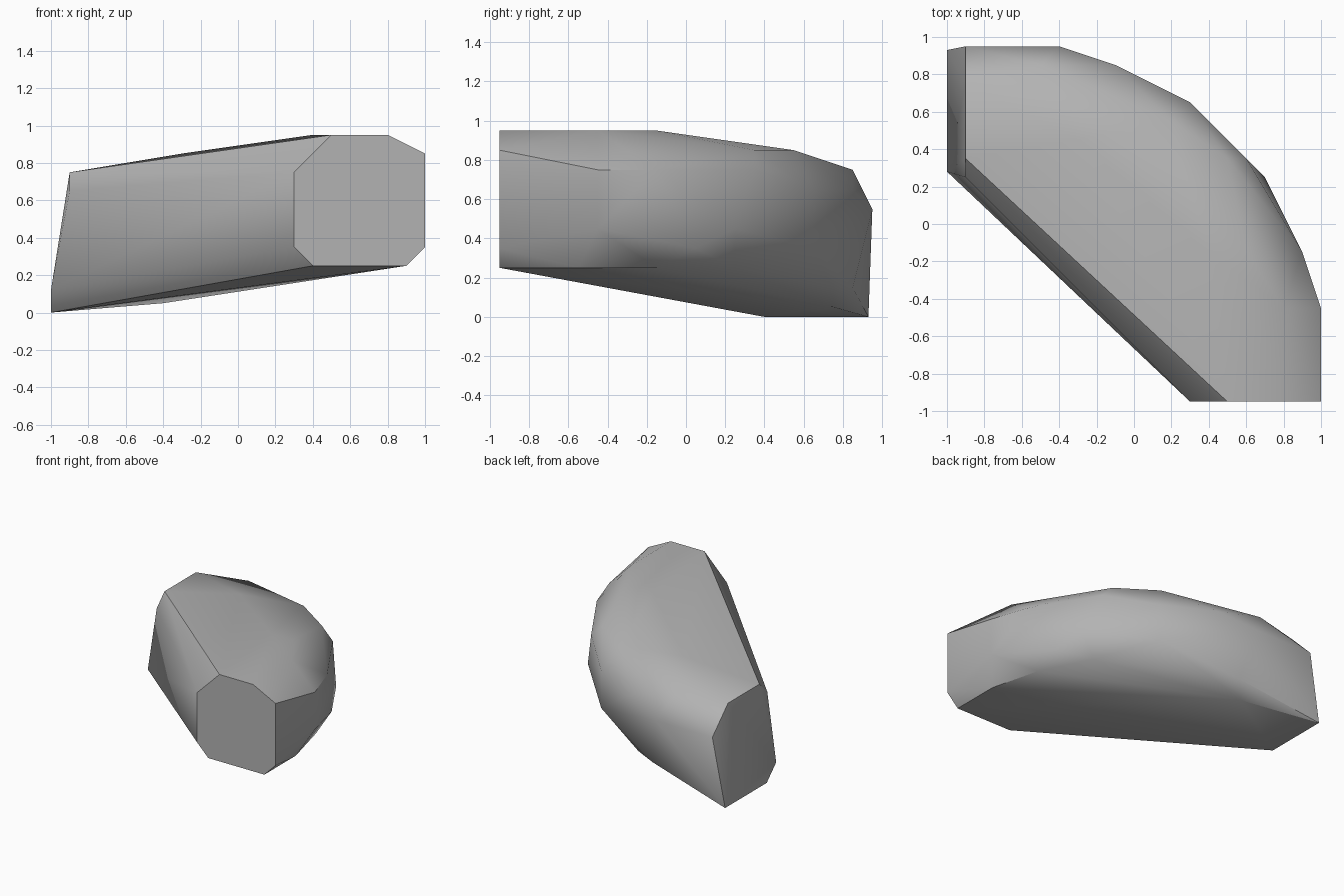
import bpy
import bmesh
import math

# Remove the default cube only
default_cube = bpy.data.objects.get("Cube")
if default_cube:
    bpy.data.objects.remove(default_cube, do_unlink=True)


def stone_material(name, value):
    """Plain grey stone used on the whole boulder."""
    material = bpy.data.materials.new(name)
    material.use_nodes = True
    colour = (value, value, value, 1)
    material.diffuse_color = colour
    shader = next(n for n in material.node_tree.nodes if n.type == "BSDF_PRINCIPLED")
    shader.inputs["Base Color"].default_value = colour
    return material


def add_points(bm, height, *plan):
    """Place corners of the stone at one height."""
    for x, y in plan:
        bm.verts.new((x, y, height))


bm = bmesh.new()

# Wide front end: a flat face with chamfered corners
front = -.95
add_points(bm, .25, (.4, front), (.9, front))
add_points(bm, .35, (.3, front), (1, front))
add_points(bm, .75, (.3, front))
add_points(bm, .85, (1, front))
add_points(bm, .95, (.5, front), (.8, front))

# Narrow far end: a leaning flat face
add_points(bm, 0, (-1, .4), (-1, .93))
add_points(bm, .12, (-1, .28))
add_points(bm, .55, (-.9, .95))
add_points(bm, .65, (-.9, .25))
add_points(bm, .75, (-.9, .35), (-.9, .75))

# Underside and the lower rim of the curved outer flank
add_points(bm, .05, (-.4, .75))
add_points(bm, .15, (-.1, .75), (-.3, .85))
add_points(bm, .25, (.9, -.55), (.8, -.15), (.6, .25))

# Bulging middle of the outer flank
add_points(bm, .35, (.8, .05), (.3, .65))
add_points(bm, .45, (1, -.45), (.7, .25))
add_points(bm, .55, (-.4, .95))
add_points(bm, .65, (.3, .65), (-.1, .85))

# Shoulder and crown
add_points(bm, .75, (1, -.45), (.9, -.15), (.6, .35), (-.5, .85))
add_points(bm, .85, (.5, .35), (.2, .55), (-.3, .45))
add_points(bm, .95, (.8, -.45), (.6, -.15), (.4, -.15))

# Wrap the corners in one faceted skin and discard buried corners
bmesh.ops.convex_hull(bm, input=bm.verts[:], use_existing_faces=False)
buried = [v for v in bm.verts if not v.link_faces]
bmesh.ops.delete(bm, geom=buried, context="VERTS")
bmesh.ops.dissolve_limit(bm, angle_limit=math.radians(1), verts=bm.verts[:], edges=bm.edges[:])
bmesh.ops.recalc_face_normals(bm, faces=bm.faces[:])

mesh = bpy.data.meshes.new("boulder")
bm.to_mesh(mesh)
bm.free()
mesh.materials.append(stone_material("grey stone", .45))
boulder = bpy.data.objects.new("boulder", mesh)
bpy.context.collection.objects.link(boulder)

# Soften shallow facets while keeping the end faces crisp
bpy.ops.object.select_all(action="DESELECT")
boulder.select_set(True)
bpy.context.view_layer.objects.active = boulder
bpy.ops.object.shade_smooth_by_angle(angle=math.radians(35))
